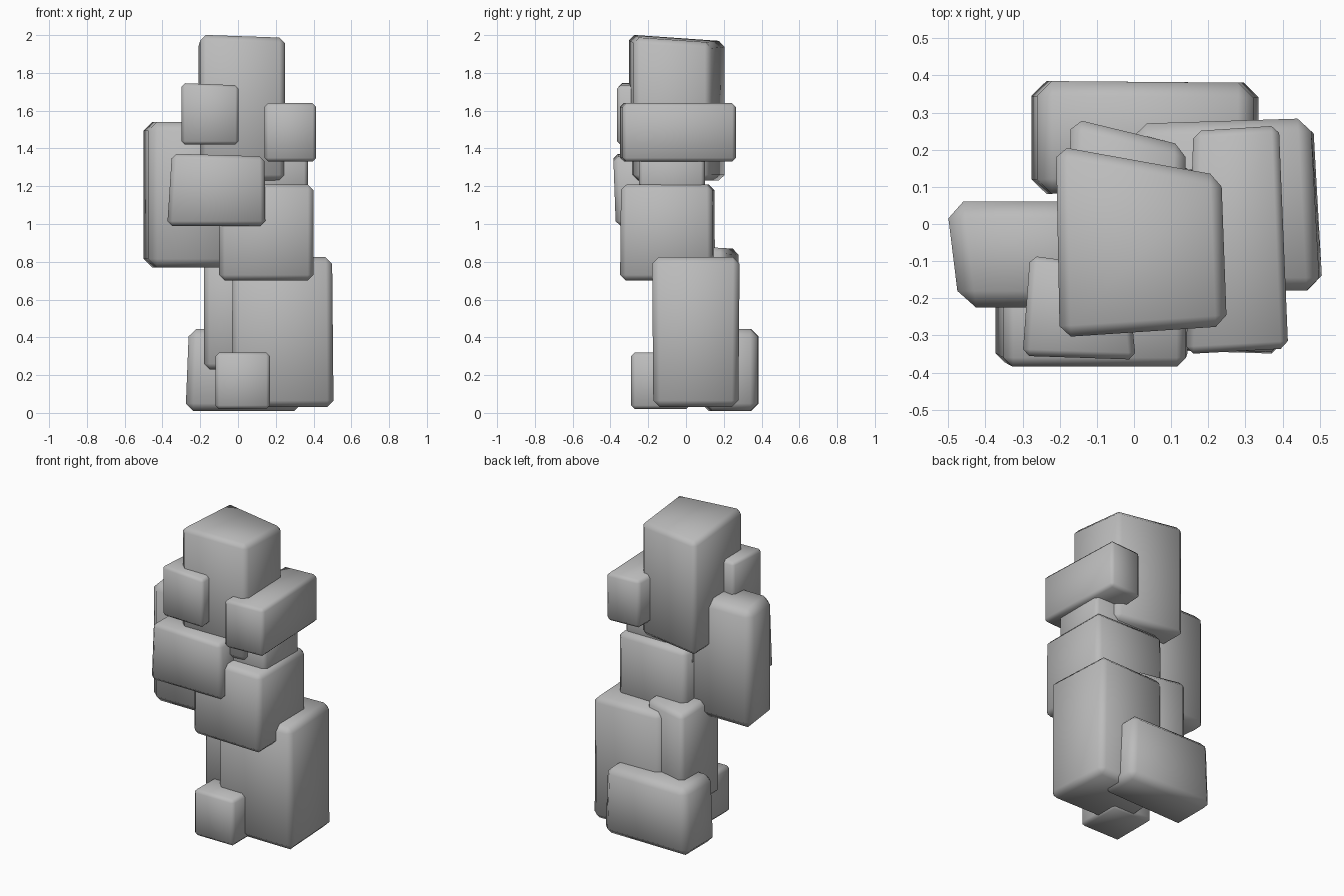
import bpy, bmesh
from math import radians

if "Cube" in bpy.data.objects:
    bpy.data.objects.remove(bpy.data.objects["Cube"])

stone = bpy.data.materials.new("grey stone")
stone.use_nodes = True
stone.diffuse_color = (0.5, 0.5, 0.5, 1)
stone.node_tree.nodes["Principled BSDF"].inputs["Base Color"].default_value = (0.5, 0.5, 0.5, 1)


def rock(name, plan, low, high, bevel=0.03, taper=(1, 1), tilt=(0, 0), shift=0):
    """Chamfered block: plan corners run back left, back right, front right, front left.
    taper narrows the base in x and y, tilt slopes the top, shift slides the base in x."""
    cx = sum(p[0] for p in plan) / 4
    cy = sum(p[1] for p in plan) / 4
    bm = bmesh.new()
    base = [bm.verts.new((cx + (x - cx) * taper[0] + shift, cy + (y - cy) * taper[1], low))
            for x, y in plan]
    top = [bm.verts.new((x, y, high + (x - cx) * tilt[0] + (y - cy) * tilt[1]))
           for x, y in plan]
    bm.faces.new(base)
    bm.faces.new(top[::-1])
    for i in range(4):
        j = (i + 1) % 4
        bm.faces.new((base[j], base[i], top[i], top[j]))
    bmesh.ops.recalc_face_normals(bm, faces=bm.faces)
    bmesh.ops.bevel(bm, geom=bm.edges[:], offset=bevel, segments=1,
                    affect='EDGES', clamp_overlap=True)
    mesh = bpy.data.meshes.new(name)
    bm.to_mesh(mesh)
    bm.free()
    mesh.materials.append(stone)
    obj = bpy.data.objects.new(name, mesh)
    bpy.context.collection.objects.link(obj)
    bpy.ops.object.select_all(action='DESELECT')
    bpy.context.view_layer.objects.active = obj
    obj.select_set(True)
    bpy.ops.object.shade_smooth_by_angle(angle=radians(60))


def box(x0, x1, y0, y1):
    return [(x0, y1), (x1, y1), (x1, y0), (x0, y0)]


# Upper rocks
rock("top_rock", [(-.21, .21), (.235, .13), (.25, -.275), (-.2, -.305)],
     1.23, 1.98, .03, tilt=(-.03, -.07))
rock("upper_front_rock", [(-.28, -.085), (-.02, -.12), (.005, -.365), (-.3, -.355)],
     1.42, 1.74, .018, tilt=(-.04, 0))
rock("upper_side_rock", [(.16, .25), (.39, .265), (.415, -.335), (.14, -.35)],
     1.33, 1.64, .02)

# Middle rocks
rock("tall_side_rock", [(-.505, .06), (-.02, .06), (-.02, -.225), (-.47, -.225)],
     .77, 1.54, .045)
rock("middle_front_plate", [(-.35, -.12), (.14, -.12), (.14, -.385), (-.35, -.385)],
     .99, 1.365, .025, taper=(1.06, .9), tilt=(-.03, 0), shift=-.01)
rock("neck_rock", box(-.1, .37, -.25, .1), 1.1, 1.42, .02)
rock("middle_rock", [(-.1, .15), (.395, .14), (.4, -.345), (-.1, -.33)],
     .7, 1.21, .03, taper=(1, 1.02))

# Lower rocks
rock("large_base_rock", [(.0, .27), (.475, .285), (.5, -.18), (-.03, -.175)],
     .03, .825, .035, taper=(1.03, .97))
rock("back_column", [(-.17, .285), (.14, .21), (.13, -.1), (-.18, -.1)],
     .23, .88, .03, tilt=(0, -.06))
rock("back_base_rock", [(-.26, .385), (.32, .38), (.32, .1), (-.26, .08)],
     .01, .445, .04, taper=(1.06, 1))
rock("front_base_rock", box(-.12, .17, -.29, .02), .02, .32, .02)
